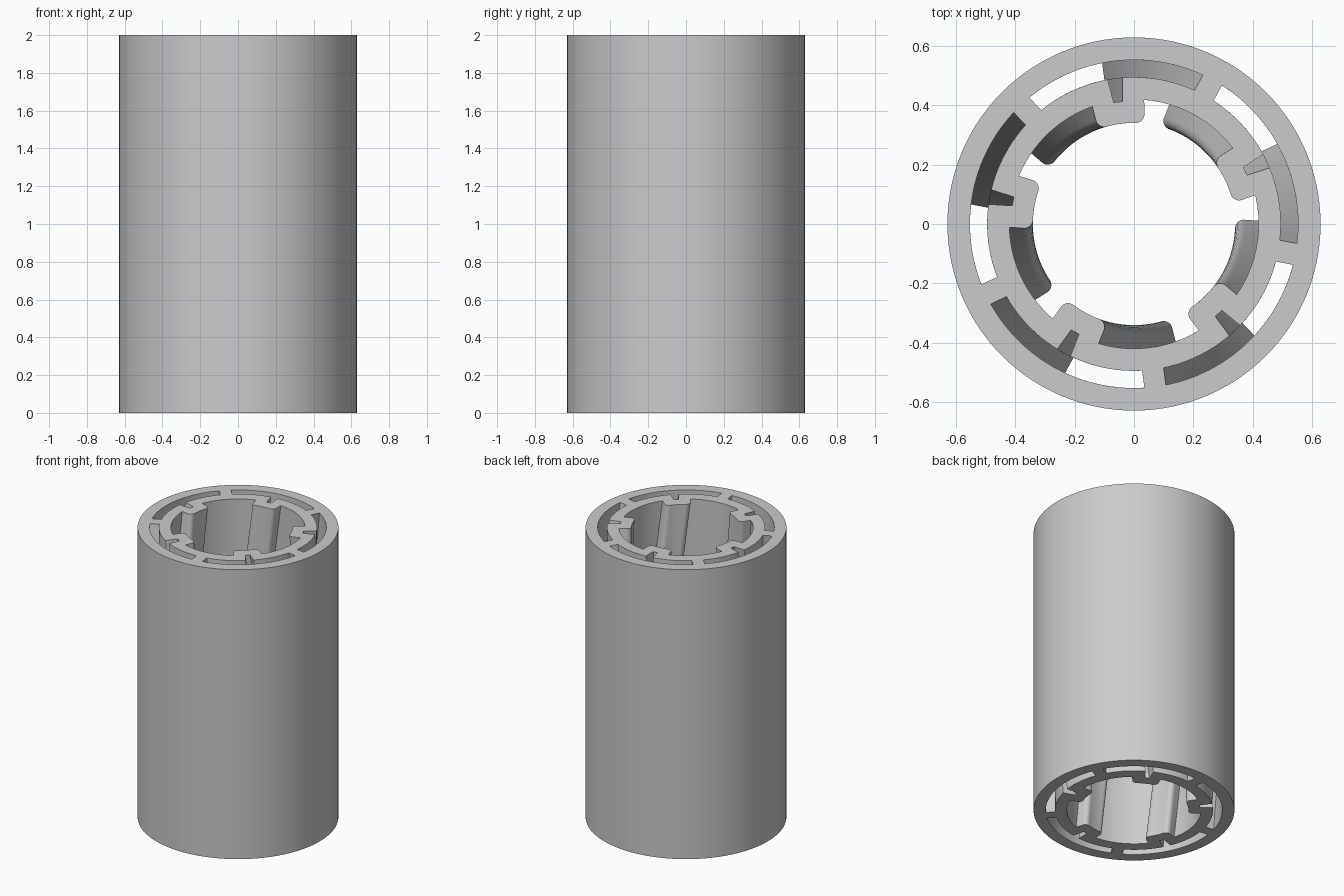
import bpy, bmesh
from math import cos, sin, radians, sqrt, asin, degrees

cube = bpy.data.objects.get("Cube")
if cube:
    bpy.data.objects.remove(cube, do_unlink=True)

HEIGHT, TWIST, LAYERS = 2.0, 36.0, 24
SPOKES, STEP, FIRST = 5, 72.0, 61.4
R_OUT, R_SLOT_OUT, R_SLOT_IN, R_BORE, R_TIP = 0.629, 0.553, 0.495, 0.42, 0.341
SPOKE_HALF = 0.0365


def local(along, side, angle):
    """Point given along and across a direction in the plane."""
    a = radians(angle)
    return (along * cos(a) - side * sin(a), along * sin(a) + side * cos(a))


def arc(radius, start, end, steps):
    return [local(radius, 0, start + (end - start) * i / steps) for i in range(steps + 1)]


def half_angle(side, radius):
    return degrees(asin(side / radius))


def slot_outline(spoke):
    """Curved slot between two spokes, with a notch sunk into the tooth."""
    mid = spoke + STEP / 2
    out = half_angle(SPOKE_HALF, R_SLOT_OUT)
    inn = half_angle(SPOKE_HALF, R_SLOT_IN)
    gap = half_angle(0.025, R_SLOT_IN)
    pts = arc(R_SLOT_OUT, spoke + out, spoke + STEP - out, 24)
    pts += arc(R_SLOT_IN, spoke + STEP - inn, mid + gap, 11)
    pts += [local(0.415, 0.015, mid), local(0.415, -0.015, mid)]
    pts += arc(R_SLOT_IN, mid - gap, spoke + inn, 11)
    return pts


def bore_outline():
    """Inner bore with inward teeth that have rounded tips."""
    pts, base, tip, fillet = [], 0.088, 0.083, 0.03
    g = half_angle(base, R_BORE)
    for k in range(SPOKES):
        mid = FIRST + STEP * (k + 0.5)
        c = sqrt(R_TIP ** 2 - (tip - fillet) ** 2) + fillet
        for sign in (-1, 1):
            corner = []
            for i in range(7):
                t = radians(90 * i / 6)
                corner.append(local(c - fillet * sin(t),
                                    sign * (tip - fillet + fillet * cos(t)), mid))
            pts += corner if sign < 0 else corner[::-1]
            if sign < 0:
                pts += arc(R_TIP, mid - 7, mid + 7, 4)
        pts += arc(R_BORE, mid + g, mid + STEP - g, 20)
    return pts


def wall(bm, outline, twist, layers):
    """Sweep an outline up the height; return its bottom and top edges."""
    rings = []
    for i in range(layers + 1):
        z = HEIGHT * i / layers
        a = radians(twist * (1 - i / layers))
        rings.append([bm.verts.new((x * cos(a) - y * sin(a), x * sin(a) + y * cos(a), z))
                      for x, y in outline])
    n = len(outline)
    for low, high in zip(rings, rings[1:]):
        for i in range(n):
            j = (i + 1) % n
            bm.faces.new((low[i], low[j], high[j], high[i]))
    return [[bm.edges.get((r[i], r[(i + 1) % n])) for i in range(n)]
            for r in (rings[0], rings[-1])]


# Twisted double-walled tube
bm = bmesh.new()
loops = [wall(bm, arc(R_OUT, 0, 360, 120)[:-1], 0, 1),
         wall(bm, bore_outline(), TWIST, LAYERS)]
for k in range(SPOKES):
    loops.append(wall(bm, slot_outline(FIRST + STEP * k), TWIST, LAYERS))

# Flat end caps around the openings
for end in (0, 1):
    edges = [e for loop in loops for e in loop[end]]
    bmesh.ops.triangle_fill(bm, edges=edges, use_beauty=True,
                            normal=(0, 0, 1 if end else -1))
bmesh.ops.recalc_face_normals(bm, faces=bm.faces)

mesh = bpy.data.meshes.new("twisted_tube")
bm.to_mesh(mesh)
bm.free()
tube = bpy.data.objects.new("twisted_tube", mesh)
bpy.context.collection.objects.link(tube)

# Plain grey material
grey = bpy.data.materials.new("light_grey")
grey.use_nodes = True
colour = (0.6, 0.6, 0.6, 1)
grey.diffuse_color = colour
grey.node_tree.nodes["Principled BSDF"].inputs["Base Color"].default_value = colour
mesh.materials.append(grey)

bpy.ops.object.select_all(action='DESELECT')
tube.select_set(True)
bpy.context.view_layer.objects.active = tube
bpy.ops.object.shade_smooth_by_angle(angle=radians(30))
